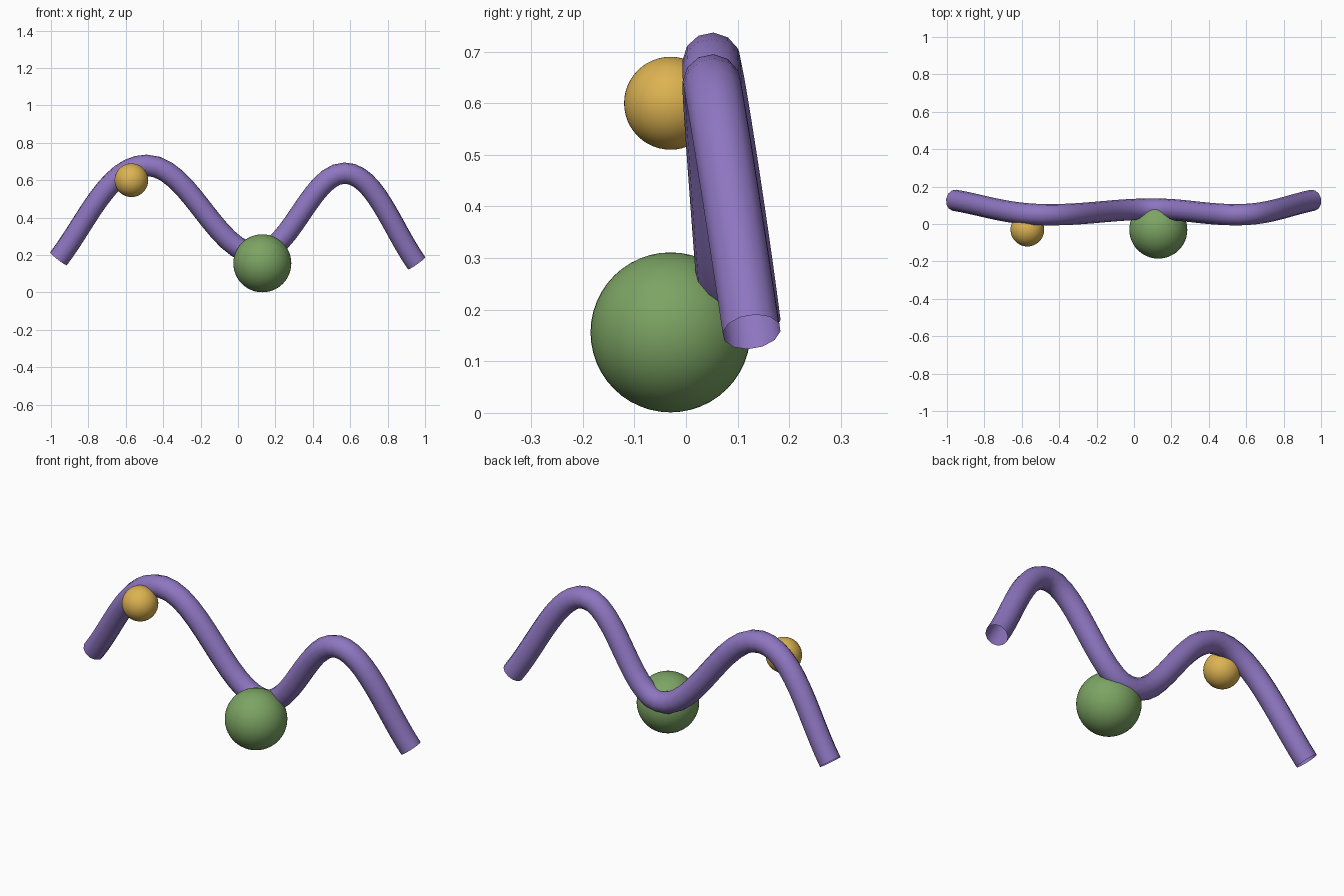
import bpy
from mathutils import Vector

if "Cube" in bpy.data.objects:
    bpy.data.objects.remove(bpy.data.objects["Cube"])


def material(name, rgb):
    m = bpy.data.materials.new(name)
    m.use_nodes = True
    m.diffuse_color = (*rgb, 1)
    m.node_tree.nodes["Principled BSDF"].inputs["Base Color"].default_value = (*rgb, 1)
    return m


purple = material("purple", (0.27, 0.18, 0.53))
green = material("green", (0.20, 0.37, 0.125))
gold = material("gold", (0.72, 0.45, 0.083))


def ball(name, centre, radius, mat):
    bpy.ops.mesh.primitive_uv_sphere_add(segments=48, ring_count=24, radius=radius, location=centre)
    obj = bpy.context.object
    obj.name = name
    bpy.ops.object.shade_smooth()
    obj.data.materials.append(mat)


# Wavy open-ended tube: point, handle direction, handle lengths before and after
path = [
    ((-0.96, 0.127, 0.18), (0.60, -0.10, 0.78), 0.20, 0.25),
    ((-0.49, 0.05, 0.68), (1, -0.02, 0.0), 0.20, 0.23),
    ((0.10, 0.08, 0.208), (1, 0, 0.0), 0.22, 0.18),
    ((0.57, 0.05, 0.638), (1, 0.02, 0.0), 0.18, 0.16),
    ((0.955, 0.127, 0.157), (0.57, 0.12, -0.80), 0.23, 0.2),
]
curve = bpy.data.curves.new("wavy_tube", "CURVE")
curve.dimensions = "3D"
curve.resolution_u = 12
curve.bevel_depth = 0.057
curve.bevel_resolution = 4
spline = curve.splines.new("BEZIER")
spline.bezier_points.add(len(path) - 1)
for bp, (co, direction, before, after) in zip(spline.bezier_points, path):
    bp.handle_left_type = bp.handle_right_type = "FREE"
    co, d = Vector(co), Vector(direction).normalized()
    bp.co, bp.handle_left, bp.handle_right = co, co - d * before, co + d * after
curve.materials.append(purple)
tube = bpy.data.objects.new("wavy_tube", curve)
bpy.context.collection.objects.link(tube)

# Balls resting against the front of the tube
ball("large_ball", (0.13, -0.03, 0.156), 0.155, green)
ball("small_ball", (-0.57, -0.03, 0.60), 0.09, gold)
